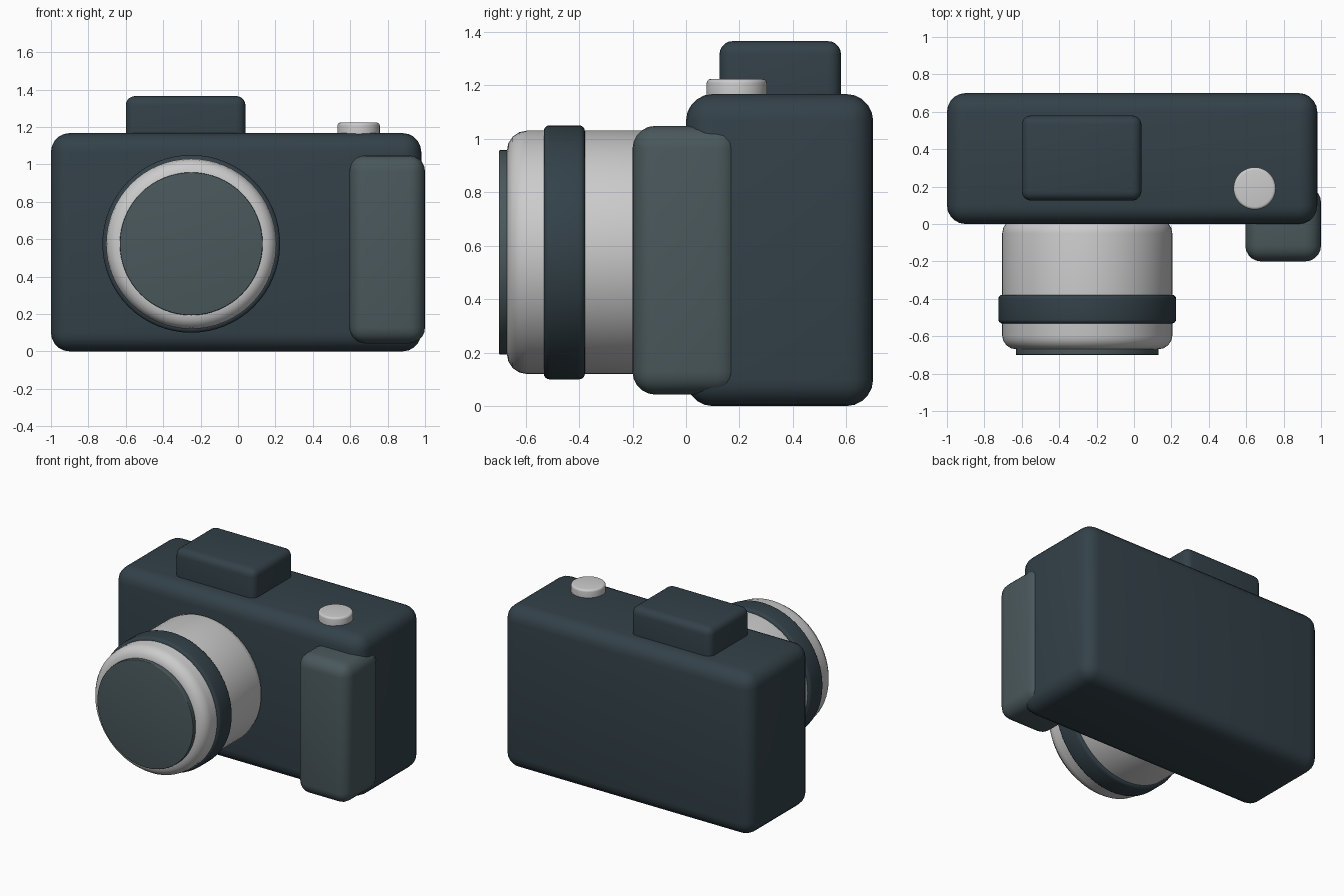
import bpy
import math

if "Cube" in bpy.data.objects:
    bpy.data.objects.remove(bpy.data.objects["Cube"])


def material(name, color):
    m = bpy.data.materials.new(name)
    m.diffuse_color = (*color, 1)
    m.use_nodes = True
    m.node_tree.nodes["Principled BSDF"].inputs["Base Color"].default_value = m.diffuse_color
    return m


DARK = material("dark_shell", (0.033, 0.053, 0.066))
RUBBER = material("grip_and_glass", (0.068, 0.098, 0.106))


def finish(ob, name, bevel, segments, mat):
    """Name, colour, round the edges and smooth a part."""
    ob.name = name
    if mat:
        ob.data.materials.append(mat)
    bpy.ops.object.transform_apply(location=False, rotation=True, scale=True)
    if bevel:
        b = ob.modifiers.new("round_edges", 'BEVEL')
        b.width = bevel
        b.segments = segments
        b.limit_method = 'ANGLE'
        b.angle_limit = math.radians(40)
        bpy.ops.object.modifier_apply(modifier=b.name)
    bpy.ops.object.shade_smooth_by_angle(angle=math.radians(35))
    return ob


def box(name, lo, hi, bevel, mat=None):
    centre = [(a + b) / 2 for a, b in zip(lo, hi)]
    bpy.ops.mesh.primitive_cube_add(size=1, location=centre)
    ob = bpy.context.object
    ob.scale = [b - a for a, b in zip(lo, hi)]
    return finish(ob, name, bevel, 5, mat)


def cylinder(name, centre, radius, depth, bevel, mat=None, facing_front=False):
    rot = (math.pi / 2, 0, 0) if facing_front else (0, 0, 0)
    bpy.ops.mesh.primitive_cylinder_add(vertices=64, radius=radius, depth=depth,
                                        location=centre, rotation=rot)
    return finish(bpy.context.object, name, bevel, 4, mat)


def lens_part(name, y_front, y_back, radius, bevel, mat=None):
    centre = (-0.25, (y_front + y_back) / 2, 0.575)
    return cylinder(name, centre, radius, y_back - y_front, bevel, mat, True)


# Body, viewfinder hump and hand grip
box("camera_body", (-1.0, 0.0, 0.0), (0.98, 0.70, 1.167), 0.1, DARK)
box("viewfinder_hump", (-0.60, 0.125, 1.0), (0.04, 0.58, 1.365), 0.05, DARK)
box("hand_grip", (0.595, -0.20, 0.043), (1.0, 0.20, 1.048), 0.085, RUBBER)

# Shutter button
cylinder("shutter_button", (0.645, 0.19, 1.173), 0.113, 0.10, 0.015)

# Lens: barrel, focus ring and front glass
lens_part("lens_barrel", -0.67, 0.025, 0.455, 0.075)
lens_part("focus_ring", -0.532, -0.378, 0.475, 0.022, DARK)
lens_part("front_glass", -0.70, -0.64, 0.382, 0.005, RUBBER)
